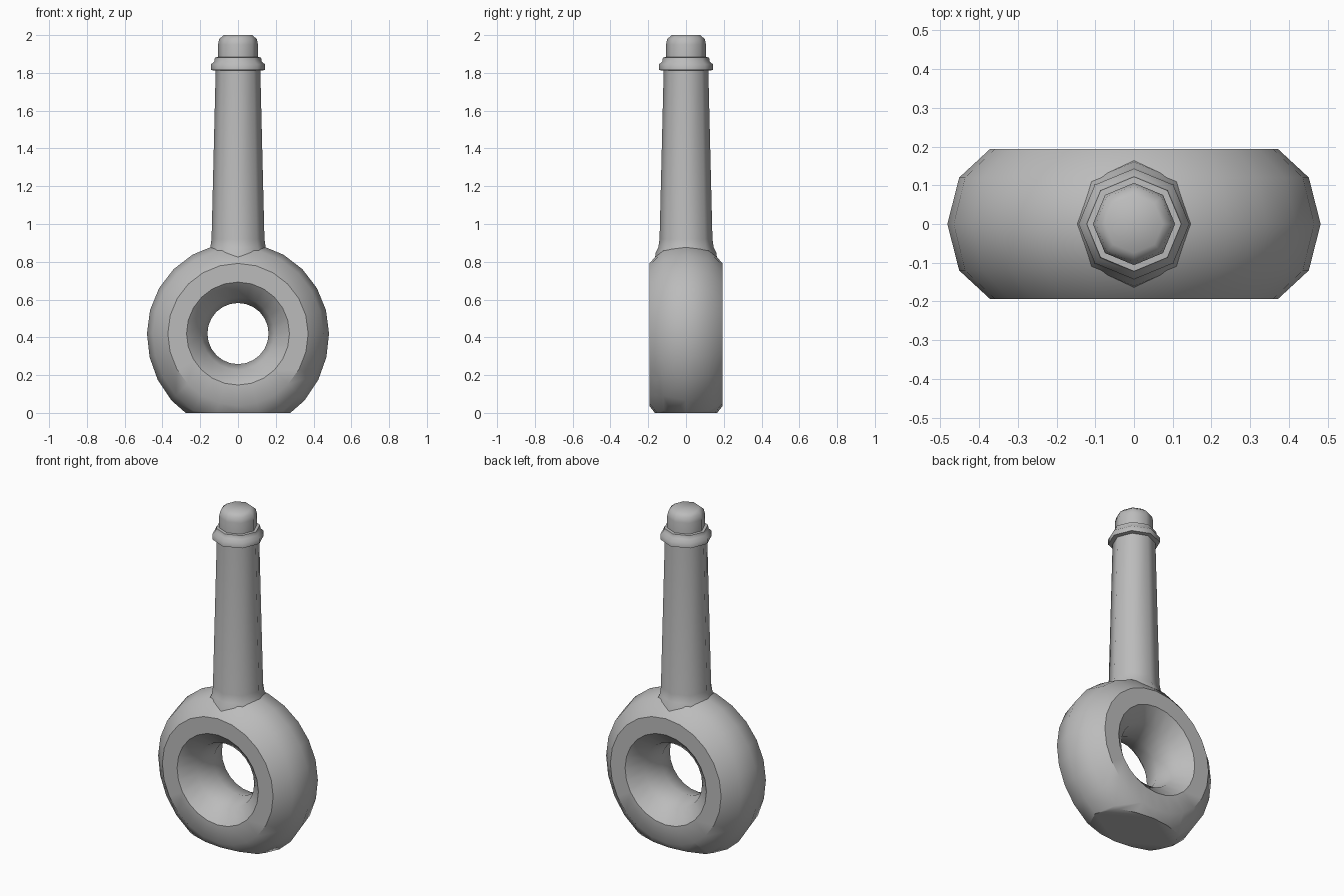
import bpy
import bmesh
from math import cos, sin, pi, radians
from mathutils import Vector

cube = bpy.data.objects.get("Cube")
if cube:
    bpy.data.objects.remove(cube, do_unlink=True)

# Single grey material
grey = bpy.data.materials.new("plain grey")
grey.use_nodes = True
COLOUR = (0.5, 0.5, 0.5, 1)
grey.diffuse_color = COLOUR
grey.node_tree.nodes["Principled BSDF"].inputs["Base Color"].default_value = COLOUR


def finish(bm, name, angle):
    """Turn a bmesh into a smooth-shaded object with sharp creases."""
    bmesh.ops.recalc_face_normals(bm, faces=bm.faces)
    mesh = bpy.data.meshes.new(name)
    bm.to_mesh(mesh)
    bm.free()
    mesh.materials.append(grey)
    obj = bpy.data.objects.new(name, mesh)
    bpy.context.collection.objects.link(obj)
    bpy.ops.object.select_all(action="DESELECT")
    obj.select_set(True)
    bpy.context.view_layer.objects.active = obj
    bpy.ops.object.shade_smooth_by_angle(angle=radians(angle))
    return obj


def bridge(bm, rings, closed):
    """Join neighbouring rings of vertices with quads."""
    count = len(rings[0])
    pairs = list(zip(rings, rings[1:] + rings[:1]))
    for a, b in pairs if closed else pairs[:-1]:
        for i in range(count):
            j = (i + 1) % count
            bm.faces.new((a[i], a[j], b[j], b[i]))


# Ring body: a ten-sided tube swept round, swelling at the lower corners
MAJOR, TUBE, DEPTH, CENTRE = 0.322, 0.16, 0.204, 0.42
SEGMENTS, SIDES = 24, 10
bm = bmesh.new()
rings = []
for s in range(SEGMENTS):
    a = 2 * pi * s / SEGMENTS
    swell = 0.035 * max(0, -sin(a)) ** 2
    ring = []
    for t in range(SIDES):
        b = 2 * pi * t / SIDES
        r = MAJOR + TUBE * cos(b) + swell * max(0, cos(b))
        ring.append(bm.verts.new((r * cos(a), DEPTH * sin(b), CENTRE + r * sin(a))))
    rings.append(ring)
bridge(bm, rings, True)

# Flat foot cut across the bottom
cut = bmesh.ops.bisect_plane(
    bm, geom=bm.verts[:] + bm.edges[:] + bm.faces[:],
    plane_co=Vector((0, 0, 0)), plane_no=Vector((0, 0, -1)), clear_outer=True)
rim = [e for e in cut["geom_cut"] if isinstance(e, bmesh.types.BMEdge)]
bmesh.ops.contextual_create(bm, geom=rim)
finish(bm, "ring_body", 40)


def lathe(name, profile, sides=8):
    """Spin a (radius, height) profile into a faceted column."""
    bm = bmesh.new()
    rings = [[bm.verts.new((r * cos(2 * pi * i / sides), r * sin(2 * pi * i / sides), z))
              for i in range(sides)] for r, z in profile]
    bridge(bm, rings, False)
    bm.faces.new(rings[0])
    bm.faces.new(rings[-1])
    return finish(bm, name, 50)


# Tapered neck with a flare where it meets the ring
lathe("neck", [(0.17, 0.78), (0.16, 0.85), (0.147, 0.875), (0.14, 0.92), (0.118, 1.82)])

# Lip near the mouth
lathe("lip", [(0.118, 1.812), (0.143, 1.815), (0.143, 1.845), (0.126, 1.86),
              (0.122, 1.882), (0.1, 1.884)])

# Rounded stopper
lathe("stopper", [(0.106, 1.87), (0.106, 1.95), (0.099, 1.98), (0.075, 2.0)])
